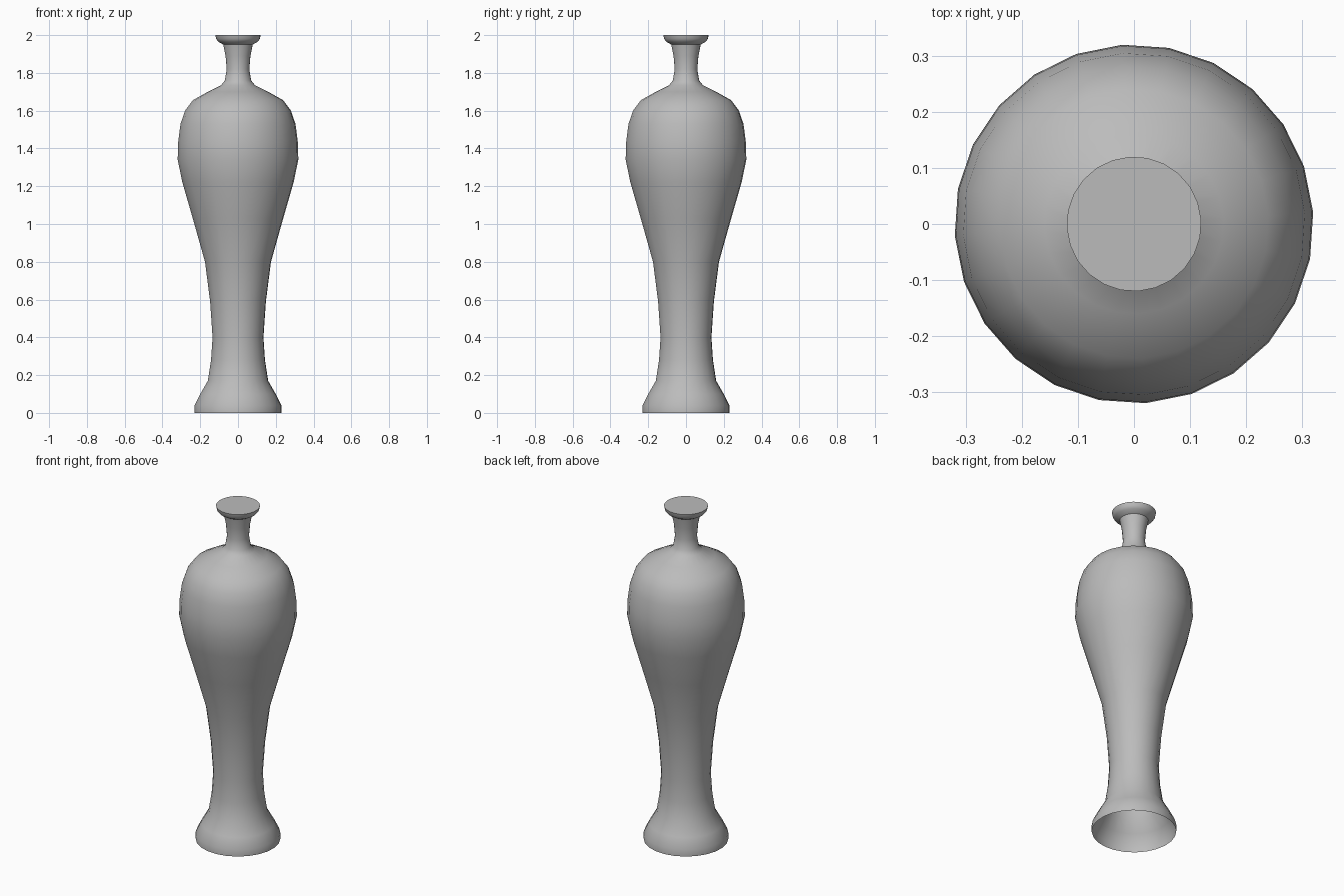
import bpy, bmesh, math

if "Cube" in bpy.data.objects:
    bpy.data.objects.remove(bpy.data.objects["Cube"])

SIDES = 24
TURN = math.radians(3.7)

# Silhouette from the open foot up to the closed mouth: (radius, height)
PROFILE = [
    (0.23, 0.0), (0.23, 0.04), (0.20, 0.10), (0.16, 0.17), (0.143, 0.28),
    (0.135, 0.40), (0.148, 0.59), (0.175, 0.80), (0.24, 1.03), (0.295, 1.22),
    (0.32, 1.34), (0.318, 1.43), (0.305, 1.53), (0.281, 1.60), (0.24, 1.655),
    (0.16, 1.70), (0.09, 1.735), (0.07, 1.76), (0.06, 1.82), (0.066, 1.89),
    (0.078, 1.95), (0.105, 1.965), (0.116, 1.98), (0.12, 2.0),
]

glaze = bpy.data.materials.new("grey_glaze")
glaze.diffuse_color = (0.5, 0.5, 0.5, 1)
glaze.use_nodes = True
glaze.node_tree.nodes["Principled BSDF"].inputs["Base Color"].default_value = glaze.diffuse_color

# Vase shell: stacked rings, bridged, with a flat cap over the mouth
bm = bmesh.new()
rings = []
for r, z in PROFILE:
    angles = [TURN + 2 * math.pi * i / SIDES for i in range(SIDES)]
    rings.append([bm.verts.new((r * math.cos(a), r * math.sin(a), z)) for a in angles])
for low, high in zip(rings, rings[1:]):
    for i in range(SIDES):
        j = (i + 1) % SIDES
        bm.faces.new((low[i], low[j], high[j], high[i]))
bm.faces.new(rings[-1])

mesh = bpy.data.meshes.new("vase")
bm.to_mesh(mesh)
bm.free()
mesh.materials.append(glaze)
vase = bpy.data.objects.new("vase", mesh)
bpy.context.collection.objects.link(vase)

# Smooth walls, crisp rim
bpy.context.view_layer.objects.active = vase
vase.select_set(True)
bpy.ops.object.shade_smooth_by_angle(angle=math.radians(40))
